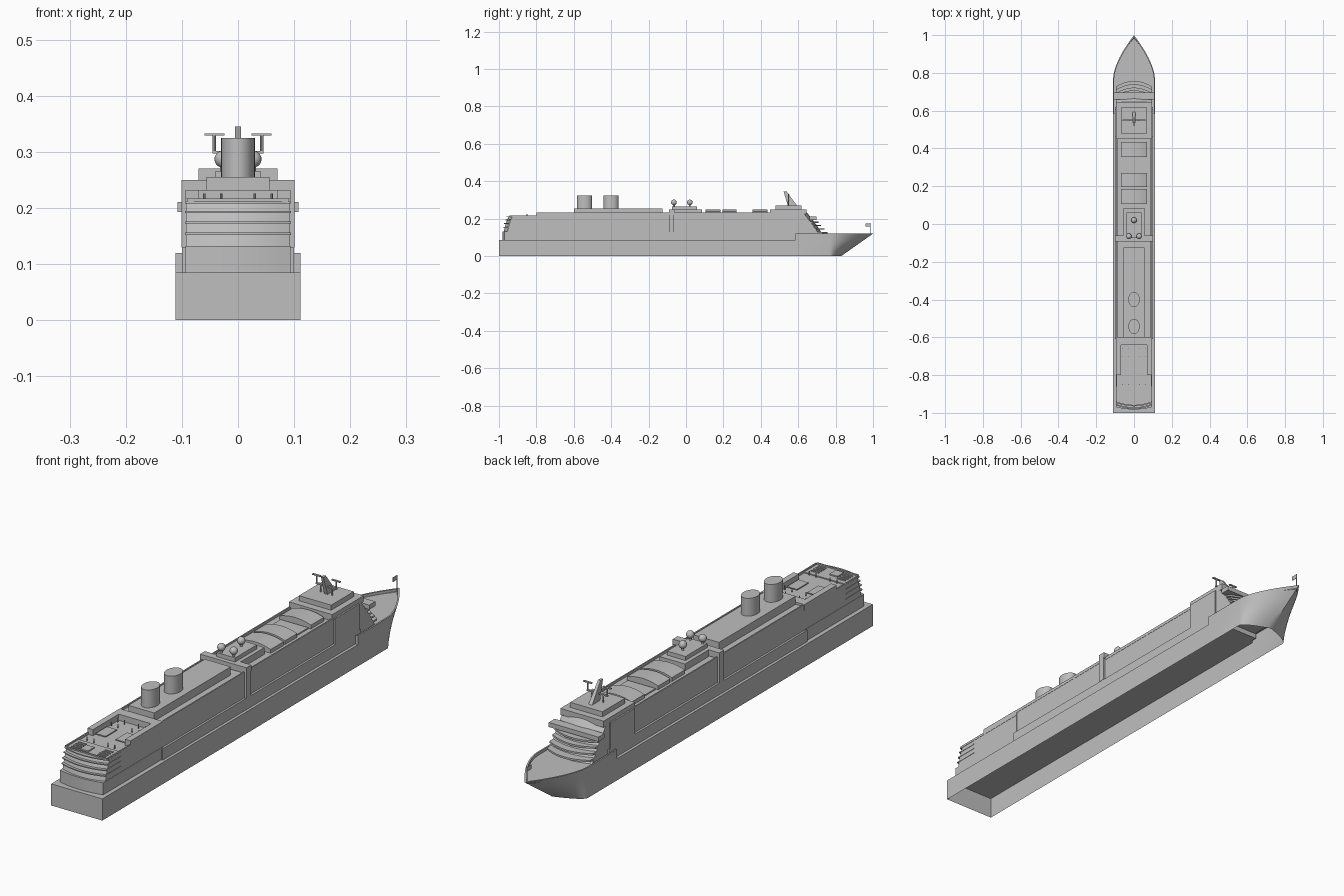
import bpy, bmesh, math
from mathutils import Matrix, Vector

if "Cube" in bpy.data.objects:
    bpy.data.objects.remove(bpy.data.objects["Cube"])

grey = bpy.data.materials.new("ship_grey")
grey.diffuse_color = (0.52, 0.52, 0.52, 1)
grey.use_nodes = True
grey.node_tree.nodes["Principled BSDF"].inputs["Base Color"].default_value = grey.diffuse_color


def finish(name, bm, smooth=False):
    bmesh.ops.recalc_face_normals(bm, faces=bm.faces)
    me = bpy.data.meshes.new(name)
    bm.to_mesh(me)
    bm.free()
    ob = bpy.data.objects.new(name, me)
    bpy.context.collection.objects.link(ob)
    me.materials.append(grey)
    if smooth:
        bpy.ops.object.select_all(action='DESELECT')
        ob.select_set(True)
        bpy.context.view_layer.objects.active = ob
        bpy.ops.object.shade_smooth_by_angle(angle=math.radians(35))
    return ob


def box(name, x0, x1, y0, y1, z0, z1):
    bm = bmesh.new()
    bmesh.ops.create_cube(bm, size=1)
    for v in bm.verts:
        v.co = ((x0 + x1) / 2 + v.co.x * (x1 - x0),
                (y0 + y1) / 2 + v.co.y * (y1 - y0),
                (z0 + z1) / 2 + v.co.z * (z1 - z0))
    return finish(name, bm)


def slab(name, w, y0, y1, z0, z1):
    return box(name, -w, w, y0, y1, z0, z1)


def loft(name, rings, smooth=True):
    """Closed rings joined bottom to top, capped at both ends."""
    bm = bmesh.new()
    rows = [[bm.verts.new(p) for p in r] for r in rings]
    n = len(rows[0])
    for a, b in zip(rows, rows[1:]):
        for i in range(n):
            j = (i + 1) % n
            bm.faces.new((a[i], a[j], b[j], b[i]))
    bm.faces.new(rows[0])
    bm.faces.new(rows[-1])
    return finish(name, bm, smooth)


def bowed(w, y_flat, y_end, z, bulge, n=12):
    """Outline with a straight edge at y_flat and an arched edge peaking at y_end."""
    pts = [(-w, y_flat, z), (w, y_flat, z)]
    for i in range(n + 1):
        u = 1 - 2 * i / n
        pts.append((w * u, y_end - bulge * u * u, z))
    return pts


def cyl(name, x, y, z0, z1, rx, ry=None, seg=12):
    ry = ry or rx
    ring = [(x + rx * math.cos(2 * math.pi * i / seg), y + ry * math.sin(2 * math.pi * i / seg))
            for i in range(seg)]
    return loft(name, [[(a, b, z) for a, b in ring] for z in (z0, z1)])


# Hull: open-bottomed shell with raked, flared bow
HW, SHOULDER, STEP = 0.111, 0.77, 0.585


def bow_half(z, n=12, inset=0.0):
    tip = 0.83 + 0.17 * z / 0.12 - inset * 2
    return [((HW - inset) * (1 - (i / n) ** 1.6), SHOULDER + (tip - SHOULDER) * i / n)
            for i in range(n + 1)]


def half(z):
    return [(HW, -1.0), (HW, STEP)] + bow_half(z)


bm = bmesh.new()
levels = [0, 0.03, 0.06, 0.085, 0.12]
for s in (1, -1):
    rows = [[bm.verts.new((s * x, y, z)) for x, y in half(z)] for z in levels]
    for k in range(len(levels) - 1):
        for i in range(len(rows[0]) - 1):
            if k == 3 and i == 0:
                continue
            bm.faces.new((rows[k][i], rows[k][i + 1], rows[k + 1][i + 1], rows[k + 1][i]))
bm.faces.new([bm.verts.new(p) for p in
              ((-HW, -1, 0), (HW, -1, 0), (HW, -1, 0.085), (-HW, -1, 0.085))])
bmesh.ops.remove_doubles(bm, verts=bm.verts, dist=1e-5)
finish("hull", bm, True)

# Decks closing the hull, and the bow bulwark
bm = bmesh.new()
bm.faces.new([bm.verts.new(p) for p in
              ((-HW, -1, 0.085), (HW, -1, 0.085), (HW, STEP, 0.085), (-HW, STEP, 0.085))])
bm.faces.new([bm.verts.new(p) for p in
              ((-HW, STEP, 0.085), (HW, STEP, 0.085), (HW, STEP, 0.12), (-HW, STEP, 0.12))])
finish("main_deck", bm)
inner = [(HW - 0.006, STEP)] + bow_half(0.12, inset=0.006)
outer = [(HW, STEP)] + bow_half(0.12)
bm = bmesh.new()
for s in (1, -1):
    for i in range(len(inner) - 1):
        a, b = [(s * x, y) for x, y in inner[i:i + 2]]
        c, d = [(s * x, y) for x, y in outer[i:i + 2]]
        bm.faces.new([bm.verts.new((*p, 0.12)) for p in (a, b, d, c)])
        bm.faces.new([bm.verts.new(p) for p in
                      ((*a, 0.12), (*b, 0.12), (*b, 0.109), (*a, 0.109))])
bmesh.ops.remove_doubles(bm, verts=bm.verts, dist=1e-5)
finish("bow_bulwark", bm, True)
bm = bmesh.new()
outline = inner + [(-x, y) for x, y in reversed(inner[:-1])]
bm.faces.new([bm.verts.new((x, y, 0.109)) for x, y in outline])
finish("bow_deck", bm)

# Long midship superstructure
slab("lower_cabins", 0.100, -0.61, 0.62, 0.085, 0.13)
slab("upper_cabins", 0.092, -0.61, 0.47, 0.13, 0.223)
slab("forward_block", 0.100, 0.46, 0.61, 0.085, 0.232)
for s in (1, -1):
    a, b = sorted((s * 0.088, s * 0.093))
    box("roof_rail", a, b, -0.61, 0.46, 0.22, 0.232)

# Stern block with curved, raked balcony tiers
loft("stern_base", [bowed(0.094, -0.6, -0.982, z, -0.012) for z in (0.085, 0.132)])
loft("stern_tiers", [bowed(0.093, -0.6, y, z, -0.02)
                     for z, y in ((0.13, -0.975), (0.17, -0.965), (0.208, -0.95))])
for z, y in ((0.152, -0.978), (0.172, -0.973), (0.191, -0.965), (0.208, -0.96)):
    loft("stern_balcony", [bowed(0.0945, -0.86, y, h, -0.018) for h in (z, z + 0.004)])
for s in (1, -1):
    a, b = sorted((s * 0.089, s * 0.094))
    box("stern_rail", a, b, -0.94, -0.8, 0.208, 0.217)
    a, b = sorted((s * 0.070, s * 0.094))
    box("pool_side_wall", a, b, -0.8, -0.6, 0.208, 0.232)
    a, b = sorted((s * 0.022, s * 0.065))
    box("pool", a, b, -0.79, -0.72, 0.211, 0.215)
    for x in (0.03, 0.06):
        for y in (-0.66, -0.70, -0.85):
            cyl("deck_post", s * x, y, 0.211, 0.226, 0.002, seg=6)
slab("pool_end_wall", 0.07, -0.64, -0.6, 0.208, 0.232)
slab("stern_end_rail", 0.09, -0.945, -0.940, 0.208, 0.217)
for y in (-0.93, -0.915, -0.90, -0.885):
    for s in (1, -1):
        a, b = sorted((s * 0.04, s * 0.075))
        box("deck_chairs", a, b, y, y + 0.006, 0.211, 0.215)
box("stern_stair", -0.035, 0.0, -0.93, -0.89, 0.211, 0.217)

# Funnel house and two oval funnels
slab("funnel_house", 0.056, -0.6, -0.125, 0.22, 0.255)
for y in (-0.542, -0.4):
    cyl("funnel", 0, y, 0.25, 0.325, 0.03, 0.04, 32)

# Arch across the ship with side pillars
slab("arch_beam", 0.101, -0.092, -0.062, 0.226, 0.25)
for s in (1, -1):
    a, b = sorted((s * 0.09, s * 0.101))
    box("arch_pillar", a, b, -0.092, -0.065, 0.13, 0.23)

# Dome house with three radar domes
slab("dome_house", 0.055, -0.08, 0.085, 0.22, 0.25)
slab("dome_platform", 0.04, -0.075, 0.06, 0.25, 0.266)
for x, y in ((0, 0.02), (0.027, -0.065), (-0.027, -0.065)):
    cyl("dome_stand", x, y, 0.25, 0.28, 0.005)
    bm = bmesh.new()
    bmesh.ops.create_uvsphere(bm, u_segments=16, v_segments=10, radius=0.015,
                              matrix=Matrix.Translation((x, y, 0.287)))
    finish("radar_dome", bm, True)

# Arched skylight roofs over the pools
for y0, y1 in ((0.105, 0.185), (0.195, 0.27), (0.355, 0.435)):
    prof = [(0.068 * (1 - 2 * i / 12), 0.25 - 0.012 * (1 - 2 * i / 12) ** 2) for i in range(13)]
    prof = [(0.068, 0.222)] + prof + [(-0.068, 0.222)]
    loft("skylight", [[(x, y, z) for x, z in prof] for y in (y0, y1)])
slab("pool_surround", 0.06, 0.275, 0.35, 0.222, 0.228)

# Forward superstructure: raked front, rounded balcony ledges, bridge
loft("raked_front", [bowed(0.094, 0.6, y, z, 0.02)
                     for z, y in ((0.105, 0.738), (0.17, 0.695), (0.235, 0.645))])
for z, y in ((0.121, 0.757), (0.141, 0.74), (0.16, 0.722), (0.178, 0.708)):
    loft("front_balcony", [bowed(0.094, 0.62, y, h, 0.028) for h in (z, z + 0.007)])
slab("bridge", 0.108, 0.66, 0.697, 0.193, 0.211)
slab("forward_roof", 0.094, 0.45, 0.645, 0.225, 0.25)
slab("forward_house", 0.07, 0.478, 0.618, 0.25, 0.27)

# Raked mast with crossbar and two T-shaped radars
loft("mast", [[(sx * w, y + d, z) for sx, d in ((-1, -t), (1, -t), (1, t), (-1, t))]
              for z, y, w, t in ((0.268, 0.57, 0.008, 0.025), (0.345, 0.53, 0.005, 0.008))], False)
slab("mast_crossbar", 0.045, 0.545, 0.553, 0.297, 0.302)
for s in (1, -1):
    cyl("radar_post", s * 0.042, 0.549, 0.297, 0.331, 0.003, seg=8)
    box("radar_bar", s * 0.042 - 0.018, s * 0.042 + 0.018, 0.545, 0.553, 0.329, 0.333)
    cyl("mast_stay", s * 0.025, 0.549, 0.268, 0.299, 0.003, seg=8)

# Bow flag and deck winches
cyl("flag_pole", 0, 0.985, 0.109, 0.176, 0.0018, seg=6)
box("flag", -0.001, 0.001, 0.96, 0.985, 0.158, 0.175)
